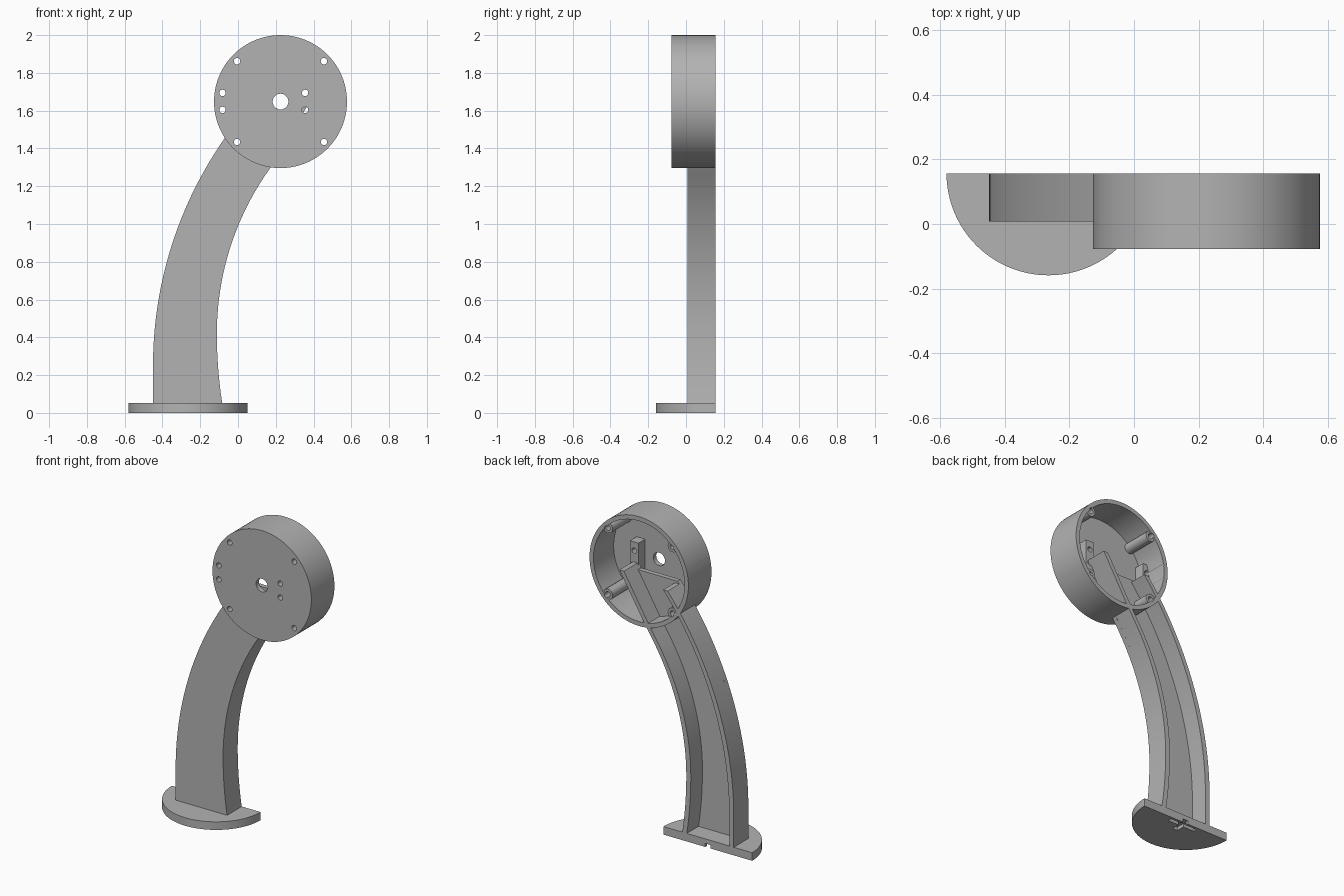
import bpy, bmesh, math
from mathutils import Matrix

if "Cube" in bpy.data.objects:
    bpy.data.objects.remove(bpy.data.objects["Cube"])

grey = bpy.data.materials.new("plain grey")
grey.diffuse_color = (0.45, 0.45, 0.45, 1)
grey.use_nodes = True
grey.node_tree.nodes["Principled BSDF"].inputs["Base Color"].default_value = grey.diffuse_color

BACK = 0.157                     # shared rear plane
CX, CZ, R = 0.225, 1.648, 0.352  # round housing
FRONT, PLATE = -0.078, -0.048


def make(name, bm):
    bmesh.ops.recalc_face_normals(bm, faces=bm.faces)
    me = bpy.data.meshes.new(name)
    bm.to_mesh(me)
    bm.free()
    me.materials.append(grey)
    ob = bpy.data.objects.new(name, me)
    bpy.context.collection.objects.link(ob)
    return ob


def disc(name, x, z, r, y0, y1, n=32):
    """Cylinder lying along y."""
    bm = bmesh.new()
    bmesh.ops.create_cone(bm, cap_ends=True, segments=n, radius1=r, radius2=r, depth=y1 - y0,
                          matrix=Matrix.Translation((x, (y0 + y1) / 2, z)) @ Matrix.Rotation(math.pi / 2, 4, 'X'))
    return make(name, bm)


def box(name, x0, x1, y0, y1, z0, z1):
    bm = bmesh.new()
    bmesh.ops.create_cube(bm, size=1, matrix=Matrix.Translation(((x0 + x1) / 2, (y0 + y1) / 2, (z0 + z1) / 2))
                          @ Matrix.Diagonal((x1 - x0, y1 - y0, z1 - z0, 1)))
    return make(name, bm)


def prism(name, pts, offset):
    """Extrude a closed outline of 3D points."""
    bm = bmesh.new()
    f = bm.faces.new([bm.verts.new(p) for p in pts])
    new = bmesh.ops.extrude_face_region(bm, geom=[f])["geom"]
    bmesh.ops.translate(bm, vec=offset, verts=[v for v in new if isinstance(v, bmesh.types.BMVert)])
    return make(name, bm)


def boolean(ob, other, op, remove=True):
    m = ob.modifiers.new("cut", 'BOOLEAN')
    m.operation, m.solver, m.object = op, 'EXACT', other
    bpy.context.view_layer.objects.active = ob
    bpy.ops.object.modifier_apply(modifier=m.name)
    if remove:
        bpy.data.objects.remove(other)


def smooth(ob):
    bpy.ops.object.select_all(action='DESELECT')
    ob.select_set(True)
    bpy.context.view_layer.objects.active = ob
    bpy.ops.object.shade_smooth_by_angle(angle=math.radians(30))


# Arm edges as arcs: x for a given height
def left_x(z):
    d = max(0, z - 0.25)
    return -0.45 + 2.1 - math.sqrt(2.1 ** 2 - d * d)


def right_x(z):
    d = z - 0.42
    if d < 0:
        return -0.112 + 2.4 - math.sqrt(2.4 ** 2 - d * d)
    if z > 1.296:
        return 0.17 + (z - 1.296) * 0.6
    return -0.112 + 1.5 - math.sqrt(1.5 ** 2 - d * d)


def strip(name, fa, fb, top, y0, y1, n=36):
    zs = [0.045 + (top - 0.045) * i / n for i in range(n + 1)]
    pts = [(fa(z), y0, z) for z in zs] + [(fb(z), y0, z) for z in reversed(zs)]
    return prism(name, pts, (0, y1 - y0, 0))


# Curved channel arm: face plate and two side walls
T = 0.032
floor = strip("arm_face", left_x, right_x, 1.59, 0.008, 0.038)
wall_l = strip("arm_left_wall", left_x, lambda z: left_x(z) + T, 1.575, 0.008, BACK)
wall_r = strip("arm_right_wall", lambda z: right_x(z) - T, right_x, 1.62, 0.008, BACK)

# Round housing, hollow and open at the rear
drum = disc("housing", CX, CZ, R, FRONT, BACK, 96)
boolean(drum, disc("cutter", CX, CZ, R - 0.028, PLATE, 0.4, 96), 'DIFFERENCE')

# Screw posts and bracket blocks
corners = [(CX + sx * 0.23, CZ + sz * 0.214) for sx in (-1, 1) for sz in (-1, 1)]
for x, z in corners:
    boolean(drum, disc("post", x, z, 0.034, PLATE - 0.01, BACK - 0.012, 24), 'UNION')
for x in (-0.082, 0.355):
    boolean(drum, box("block", x - 0.03, x + 0.03, PLATE - 0.01, 0.02, 1.55, 1.75), 'UNION')

# Through holes
holes = [(x, z, 0.017) for x, z in corners]
holes += [(x, z, 0.017) for x in (-0.082, 0.355) for z in (1.604, 1.694)]
holes.append((CX, CZ, 0.042))
for i, (x, z, r) in enumerate(holes):
    drill = disc("drill", x, z, r, -0.3, 0.3, 20)
    if i < 4:
        boolean(floor, drill, 'DIFFERENCE', remove=False)
    boolean(drum, drill, 'DIFFERENCE')

# Half-round foot
BX, BR, N = -0.265, 0.316, 48
arc = [(BX - BR * math.cos(math.pi * i / N), BACK - BR * math.sin(math.pi * i / N), 0) for i in range(N + 1)]
foot = prism("foot", arc, (0, 0, 0.052))

# Cross-shaped recess under the foot, open at the rear
boolean(foot, box("cutter", BX - 0.10, BX + 0.10, 0.115, 0.14, -0.1, 0.022), 'DIFFERENCE')
boolean(foot, box("cutter", BX - 0.018, BX + 0.018, 0.06, 0.3, -0.1, 0.0225), 'DIFFERENCE')

for ob in (floor, wall_l, wall_r, drum, foot):
    smooth(ob)
